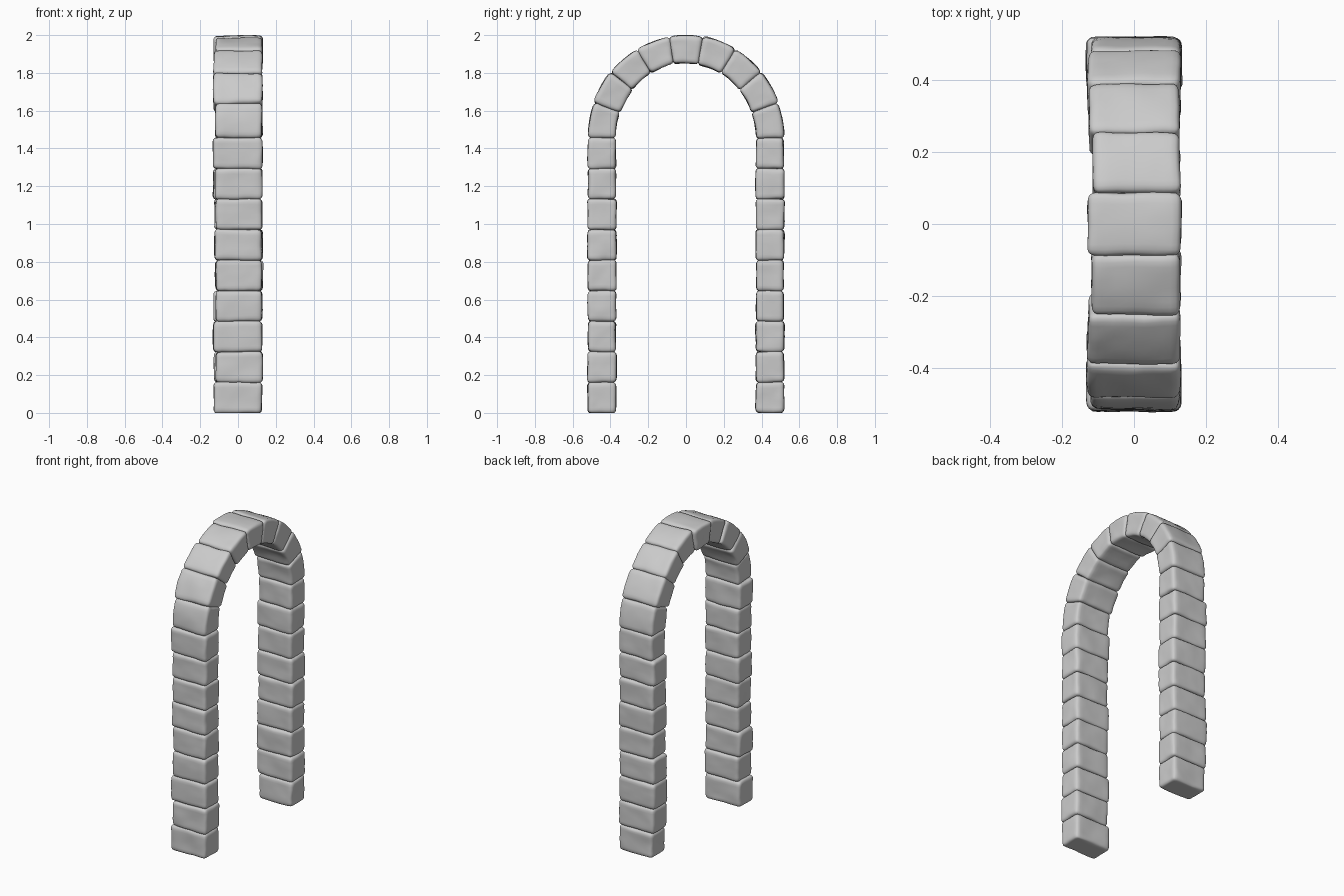
import bpy, bmesh, random
from math import sin, cos, pi, radians
from mathutils import Vector, noise

if "Cube" in bpy.data.objects:
    bpy.data.objects.remove(bpy.data.objects["Cube"])

random.seed(4)
SPRING = 1.455        # height where the arch starts
LEG_STONES = 9
ARCH_STONES = 9
DEPTH = 0.075         # half thickness of the stone ring
ROUND = 0.022         # edge rounding


def stone(name, half_len, place):
    """Rounded, slightly lumpy block; place() maps local (x, along, out) to the world."""
    bm = bmesh.new()
    bmesh.ops.create_cube(bm, size=2)
    bmesh.ops.subdivide_edges(bm, edges=bm.edges[:], cuts=13, use_grid_fill=True)
    lo, hi = random.uniform(-0.133, -0.115), random.uniform(0.126, 0.132)
    half = Vector(((hi - lo) / 2, half_len + 0.002, DEPTH + random.uniform(-0.002, 0.002)))
    seed = Vector([random.uniform(0, 50) for _ in range(3)])
    for v in bm.verts:
        # crowd the grid towards the edges, then round them
        p = Vector([sin(c * pi / 2) * h for c, h in zip(v.co, half)])
        core = Vector([max(-(h - ROUND), min(h - ROUND, c)) for c, h in zip(p, half)])
        p = core + (p - core).normalized() * ROUND
        # worn surface
        p += noise.noise_vector(p * 9 + seed) * 0.005
        p += noise.noise_vector(p * 28 + seed) * 0.0015
        p.x += (lo + hi) / 2
        v.co = place(p)
        v.co.z = max(v.co.z, 0)
    bmesh.ops.recalc_face_normals(bm, faces=bm.faces[:])
    mesh = bpy.data.meshes.new(name)
    bm.to_mesh(mesh)
    bm.free()
    mesh.shade_smooth()
    obj = bpy.data.objects.new(name, mesh)
    bpy.context.collection.objects.link(obj)


# straight legs
step = SPRING / LEG_STONES
for side, label in ((-1, "front"), (1, "back")):
    for i in range(LEG_STONES):
        mid = (i + 0.5) * step
        stone(f"{label}_leg_stone_{i + 1}", step / 2,
              lambda p: Vector((p.x, side * (0.445 + p.z), mid + p.y)))

# wedge stones of the arch
half_angle = radians(90 / ARCH_STONES)
half_len = 0.46 * half_angle
for i in range(ARCH_STONES):
    mid = (2 * i + 1) * half_angle

    def on_arch(p):
        a = mid + p.y / 0.46
        return Vector((p.x, -(0.445 + p.z) * cos(a), SPRING + (0.47 + p.z) * sin(a)))

    name = "keystone" if i == ARCH_STONES // 2 else f"arch_stone_{i + 1}"
    stone(name, half_len, on_arch)
